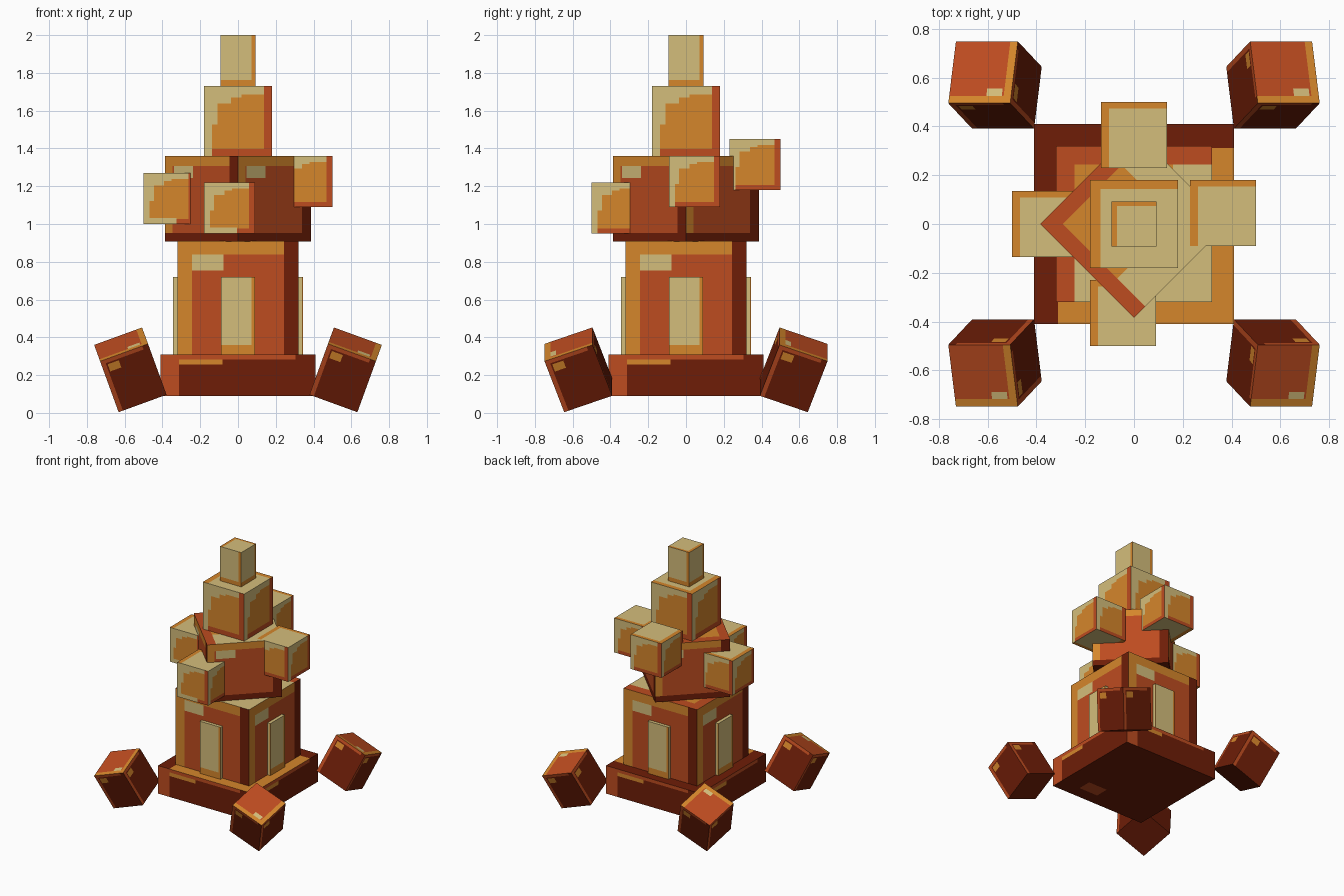
import bpy
import bmesh
from math import radians
from mathutils import Vector, Matrix

default = bpy.data.objects.get("Cube")
if default:
    bpy.data.objects.remove(default, do_unlink=True)


def srgb(r, g, b):
    return tuple((c / 255) ** 2.2 for c in (r, g, b)) + (1.0,)


def make_material(name, colour):
    material = bpy.data.materials.new(name)
    material.use_nodes = True
    material.diffuse_color = colour
    shader = material.node_tree.nodes["Principled BSDF"]
    shader.inputs["Base Color"].default_value = colour
    shader.inputs["Roughness"].default_value = 0.9
    return material


DARK, RED, ORANGE, TAN = range(4)
materials = [
    make_material("dark_brick", srgb(110, 35, 16)),
    make_material("red_brick", srgb(188, 77, 37)),
    make_material("orange_clay", srgb(212, 133, 47)),
    make_material("pale_sand", srgb(211, 188, 122)),
]


# Painted areas of a face, as fractions: left, bottom, right, top, colour
def left(colour, w=0.12):
    return (0, 0, w, 1, colour)


def right(colour, w=0.12):
    return (1 - w, 0, 1, 1, colour)


def top(colour, w=0.12, start=0, end=1):
    return (start, 1 - w, end, 1, colour)


def bottom(colour, w=0.12, start=0, end=1):
    return (start, 0, end, w, colour)


def paint_face(bm, centre, u, v, base, areas):
    """Cut one rectangular face along the painted areas and colour the pieces."""
    us = sorted({0, 1} | {a[0] for a in areas} | {a[2] for a in areas})
    vs = sorted({0, 1} | {a[1] for a in areas} | {a[3] for a in areas})

    def point(s, t):
        return bm.verts.new(centre + u * (s - 0.5) + v * (t - 0.5))

    for s, s_next in zip(us, us[1:]):
        for t, t_next in zip(vs, vs[1:]):
            face = bm.faces.new([point(s, t), point(s_next, t),
                                 point(s_next, t_next), point(s, t_next)])
            ms, mt = (s + s_next) / 2, (t + t_next) / 2
            face.material_index = base
            for a in areas:
                if a[0] < ms < a[2] and a[1] < mt < a[3]:
                    face.material_index = a[4]


def painted_box(name, size, location, rotation, side, cap, under, front=None):
    """Each pattern is (base colour, list of painted areas)."""
    bm = bmesh.new()
    sx, sy, sz = size
    up = Vector((0, 0, sz))
    walls = [(Vector((0, -sy / 2, 0)), Vector((sx, 0, 0)), front or side),
             (Vector((sx / 2, 0, 0)), Vector((0, sy, 0)), side),
             (Vector((0, sy / 2, 0)), Vector((-sx, 0, 0)), side),
             (Vector((-sx / 2, 0, 0)), Vector((0, -sy, 0)), side)]
    for centre, u, pattern in walls:
        paint_face(bm, centre, u, up, *pattern)
    x_edge, y_edge = Vector((sx, 0, 0)), Vector((0, sy, 0))
    paint_face(bm, up / 2, x_edge, y_edge, *cap)
    paint_face(bm, -up / 2, x_edge, -y_edge, *under)
    bmesh.ops.remove_doubles(bm, verts=bm.verts[:], dist=0.0001)
    mesh = bpy.data.meshes.new(name)
    bm.to_mesh(mesh)
    bm.free()
    for material in materials:
        mesh.materials.append(material)
    obj = bpy.data.objects.new(name, mesh)
    obj.location = location
    obj.rotation_euler = rotation
    bpy.context.collection.objects.link(obj)
    return obj


UPRIGHT = (0, 0, 0)
plain_dark = (DARK, [])

# Base slab
painted_box("base", (0.82, 0.82, 0.22), (0, 0, 0.2), UPRIGHT,
            (DARK, [left(RED), top(RED, 0.12, 0.12, 0.87),
                    (0.12, 0.75, 0.4, 0.88, ORANGE)]),
            (DARK, [bottom(ORANGE, 0.11, 0.12), right(ORANGE, 0.11),
                    top(DARK), left(DARK)]),
            (DARK, [(0.6, 0.75, 0.8, 0.88, RED)]))

# Tower body
stepped_cap = (TAN, [(0.1, 0.3, 0.25, 0.9, ORANGE), (0.1, 0.7, 0.75, 0.9, ORANGE),
                     (0.2, 0.5, 0.4, 0.8, ORANGE), left(RED), top(RED)])
painted_box("tower_body", (0.64, 0.64, 0.6), (0, 0, 0.61), UPRIGHT,
            (RED, [top(ORANGE), left(ORANGE), right(DARK),
                   (0.12, 0.74, 0.38, 0.88, TAN)]),
            stepped_cap, plain_dark)

# Doors on all four sides
for i, label in enumerate(("front", "left", "back", "right")):
    turn = Matrix.Rotation(radians(90 * i), 4, "Z")
    painted_box("door_" + label, (0.18, 0.06, 0.41), turn @ Vector((0, -0.315, 0.515)),
                (0, 0, radians(90 * i)),
                (TAN, [right(ORANGE, 0.1)]), (TAN, []), (ORANGE, []),
                (TAN, [right(ORANGE, 0.1), bottom(ORANGE)]))

# Turned upper block
painted_box("upper_block", (0.545, 0.545, 0.452), (0, 0, 1.134), (0, 0, radians(45)),
            (RED, [top(ORANGE), left(ORANGE, 0.1), right(DARK),
                   (0.12, 0.74, 0.38, 0.88, TAN), bottom(DARK, 0.1)]),
            stepped_cap, plain_dark)

# Crown block and spire
steps = [(0.12, 0.45, 0.2, 0.9, TAN), (0.2, 0.75, 0.4, 0.9, TAN),
         (0.4, 0.84, 0.55, 0.9, TAN)]
sandy_side = (ORANGE, steps + [top(TAN), left(TAN), bottom(RED, 0.1, 0.12), right(RED)])
sandy_cap = (TAN, [left(ORANGE), top(ORANGE, 0.1)])
painted_box("crown_block", (0.36, 0.36, 0.37), (0, 0, 1.545), UPRIGHT,
            sandy_side, sandy_cap, sandy_cap)
painted_box("spire", (0.185, 0.185, 0.27), (0, 0, 1.865), UPRIGHT,
            (TAN, [right(ORANGE), bottom(ORANGE)]), sandy_cap, sandy_cap)

# Cubes around the upper block
low_front = (ORANGE, sandy_side[1] + [bottom(TAN, 0.12, 0, 0.65)])
cubes = {
    "front": ((-0.045, -0.365, 1.085), low_front),
    "right": ((-0.365, 0, 1.135), low_front),
    "left": ((0.365, 0.045, 1.225), sandy_side),
    "back": ((0, 0.365, 1.315), sandy_side),
}
for label, (place, front) in cubes.items():
    painted_box("side_cube_" + label, (0.27, 0.27, 0.27), place, UPRIGHT,
                sandy_side, sandy_cap, sandy_cap, front)

# Outward-leaning corner blocks
LEAN = radians(20)
for sx in (-1, 1):
    for sy in (-1, 1):
        label = ("front" if sy < 0 else "back") + ("_left" if sx > 0 else "_right")
        painted_box("corner_block_" + label, (0.27, 0.27, 0.305),
                    (0.57 * sx, 0.57 * sy, 0.228), (-sy * LEAN, sx * LEAN, 0),
                    (DARK, [left(RED, 0.09), top(RED, 0.07, 0, 0.88),
                            (0.12, 0.76, 0.35, 0.9, ORANGE)]),
                    (RED, [bottom(ORANGE), right(ORANGE),
                           (0.6, 0.12, 0.85, 0.24, TAN)]),
                    plain_dark)
